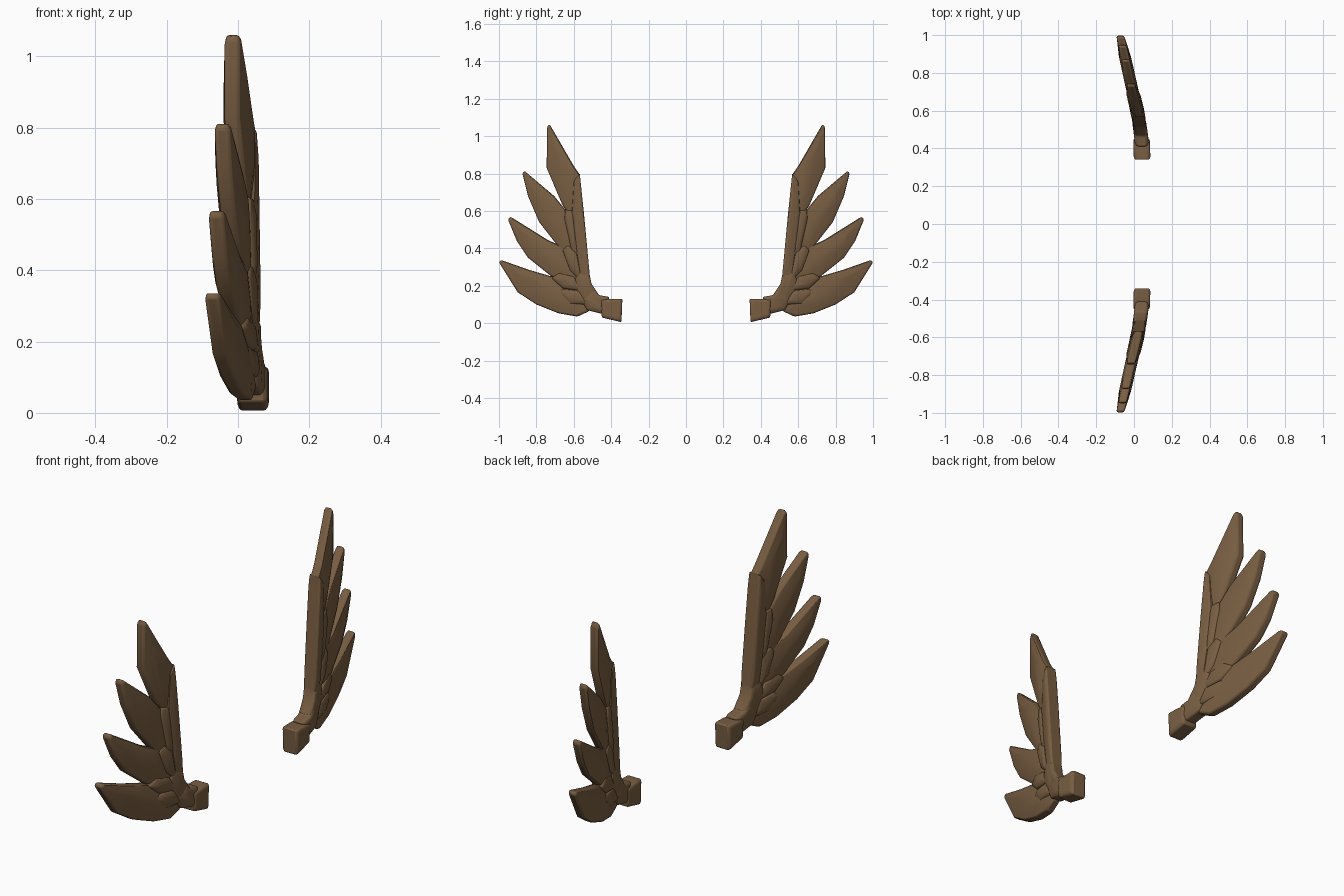
import bpy, bmesh
from mathutils import Vector

brown = bpy.data.materials.new("weathered brown")
brown.diffuse_color = (0.19, 0.112, 0.055, 1)

# Backward sweep of the wing: centre x for each y
SWEEP = [(0.34, 0.043), (0.45, 0.04), (0.52, 0.03), (0.60, 0.018),
         (0.72, -0.012), (0.85, -0.040), (1.0, -0.073)]


def sweep(y):
    for (y0, x0), (y1, x1) in zip(SWEEP, SWEEP[1:]):
        if y <= y1:
            return x0 + (x1 - x0) * (y - y0) / (y1 - y0)
    return SWEEP[-1][1]


def plate(name, outline, rim, core, inset=0.55, bevel=0.01, shift=0.0):
    """Faceted plate in the YZ plane: thin rim, thicker middle, mirrored over y."""
    c = sum((Vector(p) for p in outline), Vector((0, 0))) / len(outline)
    inner = [c + (Vector(p) - c) * inset for p in outline]
    bm = bmesh.new()
    rings = []
    for pts, half in ((inner, core), (outline, rim), (outline, -rim), (inner, -core)):
        rings.append([bm.verts.new((sweep(p[0]) + half + shift, p[0], p[1])) for p in pts])
    n = len(outline)
    for a, b in zip(rings, rings[1:]):
        for i in range(n):
            j = (i + 1) % n
            bm.faces.new((a[i], a[j], b[j], b[i]))
    bm.faces.new(rings[0])
    bm.faces.new(rings[-1])
    bmesh.ops.recalc_face_normals(bm, faces=bm.faces)
    me = bpy.data.meshes.new(name)
    bm.to_mesh(me)
    bm.free()
    me.materials.append(brown)
    ob = bpy.data.objects.new(name, me)
    bpy.context.collection.objects.link(ob)
    bv = ob.modifiers.new("soft edges", 'BEVEL')
    bv.width, bv.segments, bv.limit_method = bevel, 2, 'ANGLE'
    bv.angle_limit = 0.5
    mr = ob.modifiers.new("other wing", 'MIRROR')
    mr.use_axis = (False, True, False)
    bpy.ops.object.select_all(action='DESELECT')
    ob.select_set(True)
    bpy.context.view_layer.objects.active = ob
    bpy.ops.object.shade_smooth_by_angle(angle=0.5)
    return ob


# Shoulder block, wrist and elbow
plate("shoulder_block", [(0.34, 0.13), (0.345, 0.005), (0.45, 0.03), (0.455, 0.125), (0.40, 0.13)],
      0.036, 0.044, 0.8, 0.014)
plate("wrist", [(0.41, 0.14), (0.43, 0.045), (0.53, 0.07), (0.56, 0.13), (0.50, 0.19), (0.465, 0.15)],
      0.027, 0.037, 0.7)
plate("elbow", [(0.465, 0.15), (0.53, 0.09), (0.60, 0.20), (0.58, 0.28), (0.515, 0.26), (0.505, 0.21)],
      0.027, 0.035, 0.7)

# Leading spar
plate("leading_spar", [(0.513, 0.24), (0.56, 0.23), (0.588, 0.40), (0.61, 0.59), (0.60, 0.76),
                       (0.568, 0.80), (0.545, 0.58)], 0.030, 0.036, 0.7, 0.012)

# Long flight feathers, from top to bottom
feathers = {
    "flight_feather_1": [(0.565, 0.79), (0.60, 0.84), (0.73, 1.065), (0.743, 1.05), (0.745, 0.83),
                         (0.66, 0.63), (0.62, 0.57), (0.585, 0.60)],
    "flight_feather_2": [(0.64, 0.60), (0.705, 0.68), (0.865, 0.815), (0.875, 0.80), (0.845, 0.68),
                         (0.785, 0.54), (0.66, 0.38), (0.60, 0.34), (0.61, 0.48)],
    "flight_feather_3": [(0.64, 0.40), (0.74, 0.445), (0.94, 0.57), (0.952, 0.555), (0.905, 0.44),
                         (0.845, 0.35), (0.72, 0.25), (0.58, 0.19), (0.57, 0.25)],
    "flight_feather_4": [(0.64, 0.19), (0.72, 0.25), (0.84, 0.285), (0.99, 0.338), (1.0, 0.325),
                         (0.90, 0.165), (0.80, 0.10), (0.68, 0.052), (0.58, 0.035), (0.515, 0.065),
                         (0.55, 0.11)],
}
for name, outline in feathers.items():
    plate(name, outline, 0.020, 0.032)

# Short covert feathers layered over the roots
coverts = {
    "covert_1": [(0.575, 0.36), (0.605, 0.60), (0.645, 0.605), (0.65, 0.56), (0.61, 0.38)],
    "covert_2": [(0.555, 0.22), (0.585, 0.38), (0.635, 0.42), (0.66, 0.39), (0.62, 0.28)],
    "covert_3": [(0.55, 0.17), (0.60, 0.25), (0.68, 0.27), (0.72, 0.24), (0.66, 0.185)],
    "covert_4": [(0.52, 0.10), (0.57, 0.175), (0.66, 0.185), (0.69, 0.165), (0.62, 0.10)],
}
for name, outline in coverts.items():
    plate(name, outline, 0.028, 0.037, 0.6, 0.008)
